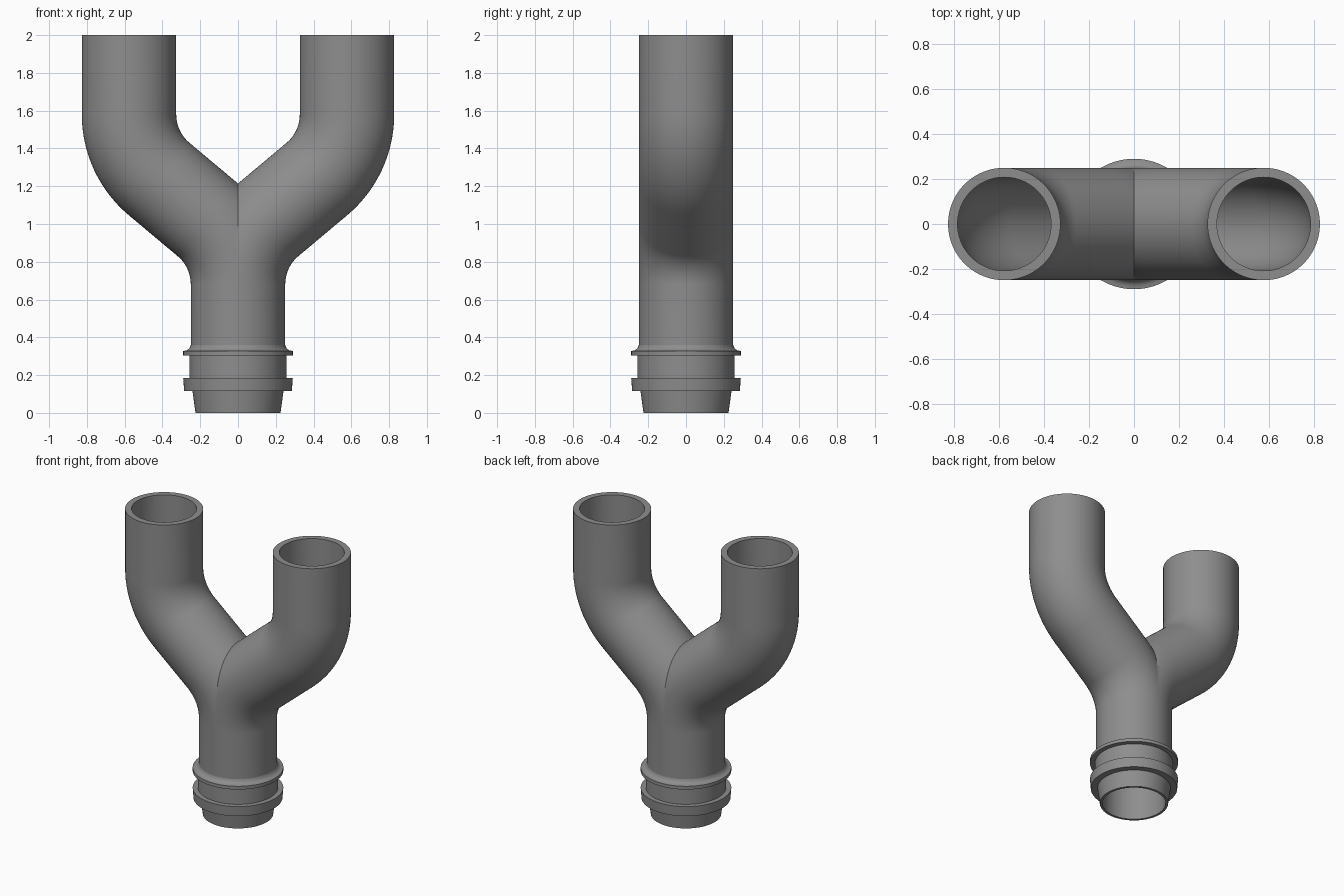
import bpy, bmesh, math
from mathutils import Vector

if "Cube" in bpy.data.objects:
    bpy.data.objects.remove(bpy.data.objects["Cube"])

SEG = 96
R_OUT, R_IN = 0.25, 0.208          # pipe wall radii
BEND, BEND_R, RUN = math.radians(50), 0.446, 0.337
Z_COLLAR, Z_BEND, X_END, Z_TOP = 0.36, 0.68, 0.577, 2.0

grey = bpy.data.materials.new("grey plastic")
grey.diffuse_color = (0.27, 0.27, 0.27, 1)
grey.use_nodes = True
grey.node_tree.nodes["Principled BSDF"].inputs["Base Color"].default_value = grey.diffuse_color


def sweep(bm, stations, closed):
    """Join circular rings given as (x, z, tilt, radius) stations."""
    rings = []
    for x, z, tilt, r in stations:
        side = Vector((math.cos(tilt), 0, -math.sin(tilt)))
        ring = []
        for i in range(SEG):
            a = 2 * math.pi * i / SEG
            p = Vector((x, 0, z)) + side * (r * math.cos(a)) + Vector((0, r * math.sin(a), 0))
            ring.append(bm.verts.new(p))
        rings.append(ring)
    pairs = list(zip(rings, rings[1:]))
    if closed:
        pairs.append((rings[-1], rings[0]))
    for a, b in pairs:
        for i in range(SEG):
            j = (i + 1) % SEG
            bm.faces.new((a[i], a[j], b[j], b[i]))


def finish(bm, name):
    mesh = bpy.data.meshes.new(name)
    bm.to_mesh(mesh)
    bm.free()
    mesh.materials.append(grey)
    obj = bpy.data.objects.new(name, mesh)
    bpy.context.collection.objects.link(obj)
    bpy.ops.object.select_all(action='DESELECT')
    bpy.context.view_layer.objects.active = obj
    obj.select_set(True)
    bpy.ops.object.shade_smooth_by_angle(angle=math.radians(25))
    return obj


def branch_path(steps=14):
    """S-shaped centre line: up, lean outwards, straight run, back upright."""
    path = [(0, Z_COLLAR, 0)]
    for i in range(steps + 1):
        t = BEND * i / steps
        path.append((BEND_R * (1 - math.cos(t)), Z_BEND + BEND_R * math.sin(t), t))
    z_end = Z_BEND + 2 * BEND_R * math.sin(BEND) + RUN * math.cos(BEND)
    for i in range(steps, -1, -1):
        t = BEND * i / steps
        path.append((X_END - BEND_R * (1 - math.cos(t)), z_end - BEND_R * math.sin(t), t))
    path.append((X_END, Z_TOP, 0))
    return path


# Forked pipe: one hollow branch, cut at the middle plane and mirrored
path = branch_path()
bm = bmesh.new()
sweep(bm, [(*p, R_OUT) for p in path] + [(*p, R_IN) for p in reversed(path)], False)
bmesh.ops.bisect_plane(bm, geom=bm.verts[:] + bm.edges[:] + bm.faces[:], dist=1e-5,
                       plane_co=(0, 0, 0), plane_no=(1, 0, 0), clear_inner=True)
half = bm.verts[:] + bm.edges[:] + bm.faces[:]
copy = bmesh.ops.duplicate(bm, geom=half)["geom"]
for v in copy:
    if isinstance(v, bmesh.types.BMVert):
        v.co.x = -v.co.x
bmesh.ops.reverse_faces(bm, faces=[f for f in copy if isinstance(f, bmesh.types.BMFace)])
bmesh.ops.remove_doubles(bm, verts=bm.verts[:], dist=1e-4)
finish(bm, "forked_pipe")

# Spigot collar: tapered nose, thick flange, neck, thin flange with a fillet
profile = [(R_IN, Z_COLLAR), (R_IN, 0), (0.225, 0), (0.241, 0.115), (0.285, 0.115),
           (0.29, 0.185), (0.257, 0.185), (0.257, 0.305), (0.29, 0.305), (0.29, 0.328),
           (0.274, 0.33), (0.262, 0.337), (0.254, 0.347), (R_OUT, Z_COLLAR)]
bm = bmesh.new()
sweep(bm, [(0, z, 0, r) for r, z in profile], False)
bmesh.ops.recalc_face_normals(bm, faces=bm.faces[:])
finish(bm, "spigot_collar")
